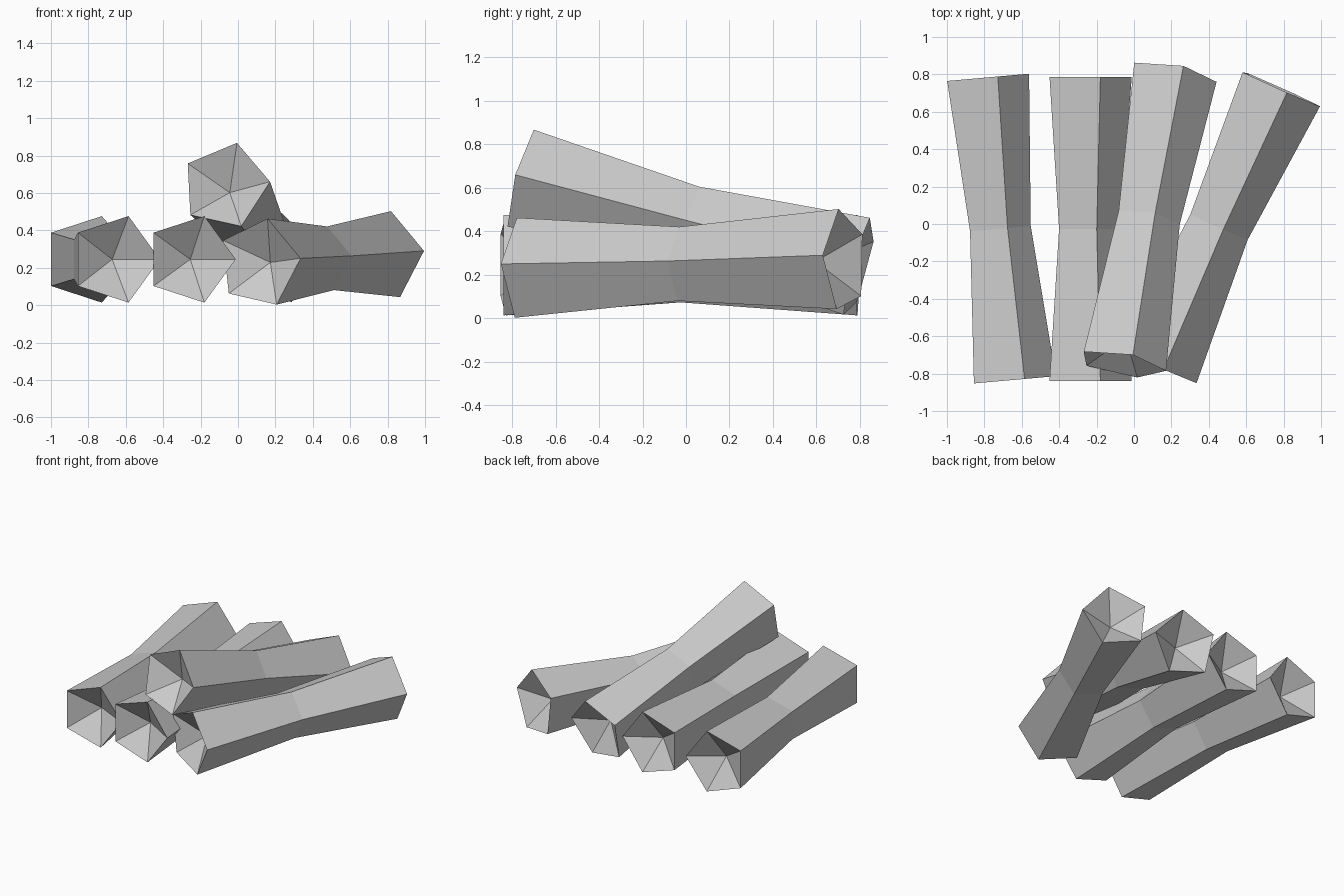
import bpy, bmesh, math
from mathutils import Vector

if "Cube" in bpy.data.objects:
    bpy.data.objects.remove(bpy.data.objects["Cube"], do_unlink=True)

SIDES = 5
END_RADIUS = 0.243
WAIST_RADIUS = 0.18
HOLLOW = 0.145

grey = bpy.data.materials.new("plain grey")
grey.use_nodes = True
colour = (0.6, 0.6, 0.6, 1)
grey.diffuse_color = colour
grey.node_tree.nodes["Principled BSDF"].inputs["Base Color"].default_value = colour


def make_log(name, front, back, roll=0):
    """Five-sided log with a narrow waist and hollowed ends."""
    front, back = Vector(front), Vector(back)
    axis = (back - front).normalized()
    side = Vector((axis.y, -axis.x, 0)).normalized()
    up = side.cross(axis)
    bm = bmesh.new()

    # Cross-sections at both ends and the waist
    rings = []
    for t, radius in ((0, END_RADIUS), (0.5, WAIST_RADIUS), (1, END_RADIUS)):
        centre = front.lerp(back, t)
        angles = [math.radians(roll) + math.tau * i / SIDES for i in range(SIDES)]
        rings.append([bm.verts.new(centre + radius * (side * math.cos(a) + up * math.sin(a)))
                      for a in angles])

    # Bark faces
    for a, b in zip(rings, rings[1:]):
        for i in range(SIDES):
            j = (i + 1) % SIDES
            bm.faces.new((a[i], a[j], b[j], b[i]))

    # Hollowed ends
    for ring, tip in ((rings[0], front + axis * HOLLOW), (rings[-1], back - axis * HOLLOW)):
        centre = bm.verts.new(tip)
        for i in range(SIDES):
            bm.faces.new((ring[i], ring[(i + 1) % SIDES], centre))

    bmesh.ops.recalc_face_normals(bm, faces=bm.faces)
    mesh = bpy.data.meshes.new(name)
    bm.to_mesh(mesh)
    bm.free()
    mesh.materials.append(grey)
    bpy.context.collection.objects.link(bpy.data.objects.new(name, mesh))


# Three logs on the ground and one leaning on top
make_log("right_log", (-0.66, -0.835, 0.245), (-0.803, 0.782, 0.245))
make_log("middle_log", (-0.255, -0.84, 0.245), (-0.255, 0.785, 0.245))
make_log("left_log", (0.114, -0.752, 0.225), (0.774, 0.728, 0.265), roll=6)
make_log("top_log", (-0.068, -0.749, 0.638), (0.202, 0.796, 0.233), roll=5.4)
